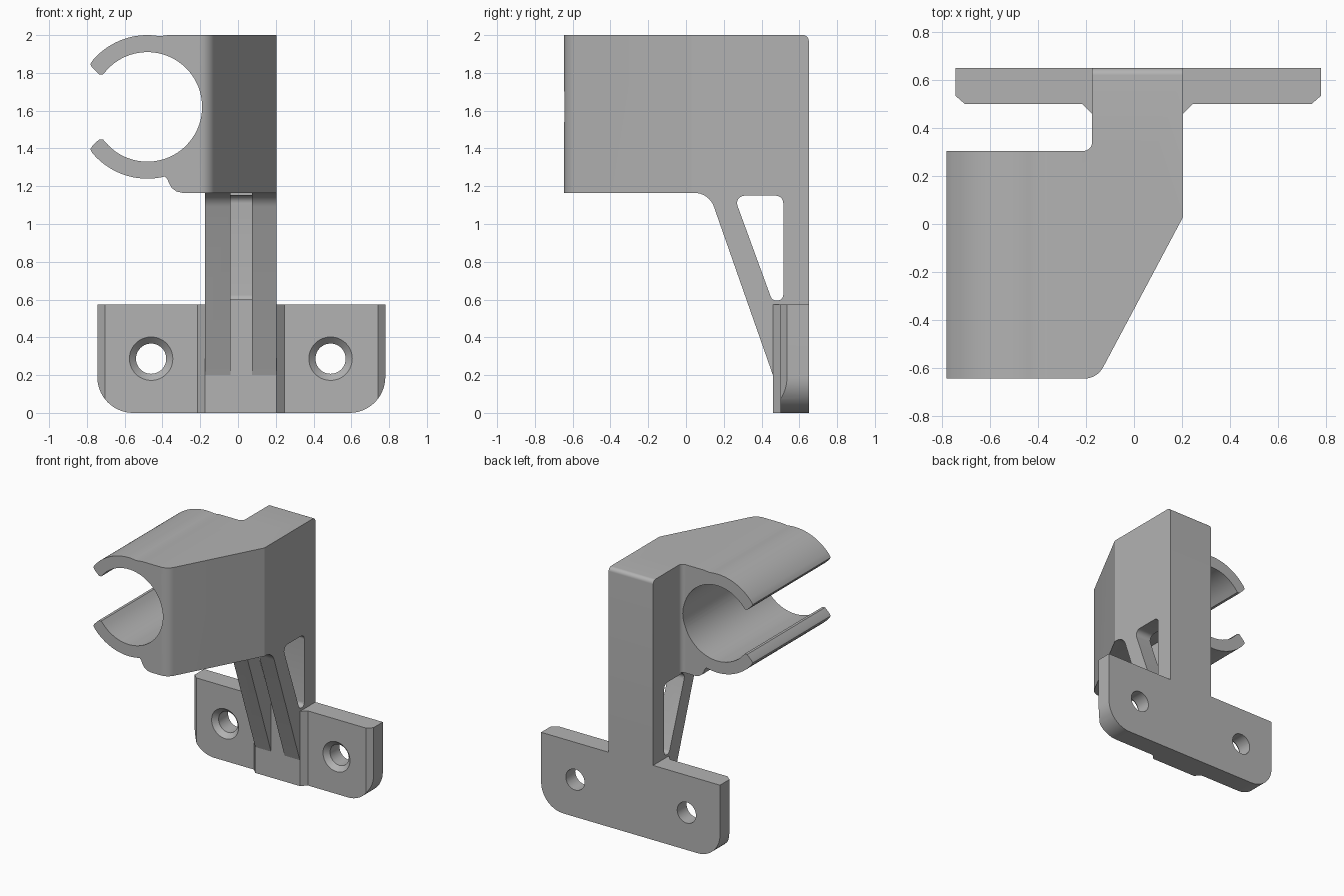
import bpy, bmesh, math
from mathutils import Vector, Matrix

if "Cube" in bpy.data.objects:
    bpy.data.objects.remove(bpy.data.objects["Cube"], do_unlink=True)

grey = bpy.data.materials.new("light grey plastic")
grey.use_nodes = True
grey.diffuse_color = (0.45, 0.45, 0.45, 1)
grey.node_tree.nodes["Principled BSDF"].inputs["Base Color"].default_value = (0.45, 0.45, 0.45, 1)


def rounded(corners, steps=8):
    """Outline whose corners (a, b, radius) are replaced by arcs."""
    out = []
    for i, c in enumerate(corners):
        p = Vector(c[:2])
        r = c[2] if len(c) > 2 else 0
        if not r:
            out.append(p)
            continue
        u = (Vector(corners[i - 1][:2]) - p).normalized()
        v = (Vector(corners[(i + 1) % len(corners)][:2]) - p).normalized()
        half = u.angle(v) / 2
        centre = p + (u + v).normalized() * (r / math.sin(half))
        start = p + u * (r / math.tan(half)) - centre
        end = p + v * (r / math.tan(half)) - centre
        sweep = start.angle_signed(end)
        for k in range(steps + 1):
            out.append(centre + Matrix.Rotation(-sweep * k / steps, 2) @ start)
    return out


def arc(cx, cz, r, a0, a1, n):
    angles = [math.radians(a0 + (a1 - a0) * k / n) for k in range(n + 1)]
    return [Vector((cx + r * math.cos(a), cz + r * math.sin(a))) for a in angles]


def finish(name, bm):
    bmesh.ops.recalc_face_normals(bm, faces=bm.faces)
    mesh = bpy.data.meshes.new(name)
    bm.to_mesh(mesh)
    bm.free()
    mesh.materials.append(grey)
    obj = bpy.data.objects.new(name, mesh)
    bpy.context.collection.objects.link(obj)
    return obj


def prism(name, outline, axis, lo, hi):
    """Extrude a 2D outline along the given axis."""
    place = {"x": lambda p, t: (t, p[0], p[1]),
             "y": lambda p, t: (p[0], t, p[1]),
             "z": lambda p, t: (p[0], p[1], t)}[axis]
    bm = bmesh.new()
    a = [bm.verts.new(place(p, lo)) for p in outline]
    b = [bm.verts.new(place(p, hi)) for p in outline]
    bm.faces.new(a)
    bm.faces.new(b[::-1])
    for i in range(len(a)):
        bm.faces.new((a[i - 1], a[i], b[i], b[i - 1]))
    return finish(name, bm)


def cone(name, x, z, r0, r1, y0, y1):
    bm = bmesh.new()
    turn = Matrix.Translation((x, (y0 + y1) / 2, z)) @ Matrix.Rotation(-math.pi / 2, 4, "X")
    bmesh.ops.create_cone(bm, cap_ends=True, segments=48, radius1=r0, radius2=r1,
                          depth=y1 - y0, matrix=turn)
    return finish(name, bm)


def combine(target, tool, operation):
    mod = target.modifiers.new(operation.lower(), "BOOLEAN")
    mod.operation, mod.solver, mod.object = operation, "EXACT", tool
    bpy.context.view_layer.objects.active = target
    bpy.ops.object.modifier_apply(modifier=mod.name)
    bpy.data.objects.remove(tool, do_unlink=True)


LEFT, RIGHT, UNDER = -0.175, 0.205, 1.165

# Column, arm and sloping strut from one side profile
bracket = prism("clip_bracket", rounded([
    (-0.7, UNDER), (0.122, UNDER, 0.11), (0.46, 0.2), (0.46, 0),
    (0.65, 0), (0.65, 2, 0.03), (-0.7, 2)]), "x", LEFT, RIGHT)

# Triangular window, and the slot that splits the strut into two ribs
window = prism("window_cutter", rounded([
    (0.253, 1.15, 0.04), (0.515, 1.15, 0.04),
    (0.515, 0.595, 0.03), (0.456, 0.595, 0.03)]), "x", -0.5, 0.5)
combine(bracket, window, "DIFFERENCE")
slot = prism("slot_cutter", [(-0.04, 0.1), (0.075, 0.1), (0.075, UNDER), (-0.04, UNDER)],
             "y", -0.3, 0.46)
combine(bracket, slot, "DIFFERENCE")

# Open tube clip blending into the arm
CX, CZ = -0.48, 1.62
lip = [(-0.715, 0.172), (-0.735, 0.172), (-0.772, 0.208), (-0.782, 0.225)]
clip_outline = (
    arc(CX, CZ, 0.29, 140, -140, 64)
    + [Vector((x, CZ - d)) for x, d in lip]
    + arc(CX, CZ, 0.38, -140, -76, 18)
    + [Vector(p) for p in ((-0.375, 1.24), (-0.365, 1.215), (-0.35, 1.19), (-0.325, 1.172),
                           (-0.295, UNDER), (0.1, UNDER), (0.1, 2), (-0.37, 2))]
    + arc(CX, CZ, 0.38, 80, 140, 18)
    + [Vector((x, CZ + d)) for x, d in reversed(lip)])
clip = prism("tube_clip", clip_outline, "y", -0.7, 0.34)
combine(bracket, clip, "UNION")

# Plan trim: slanted flank, rounded front corner, fillet behind the clip
plan = prism("plan_trim", rounded([
    (-0.9, -0.645), (-0.154, -0.645, 0.09), (0.305, 0.218), (0.305, 0.8),
    (-0.3, 0.8), (-0.3, 0.345), (LEFT, 0.345), (LEFT, 0.305, 0.035), (-0.9, 0.305)]),
    "z", -0.2, 2.2)
combine(bracket, plan, "INTERSECT")

# Mounting plate with rounded lower corners, chamfered ends and root gussets
plate = prism("mounting_plate", rounded([
    (-0.745, 0, 0.19), (0.78, 0, 0.19), (0.78, 0.575), (-0.745, 0.575)], 14), "y", 0.3, 0.65)
plate_plan = prism("plate_trim", [
    (-0.825, 0.8), (-0.825, 0.605), (-0.705, 0.5), (-0.215, 0.5), (LEFT, 0.46),
    (RIGHT, 0.46), (0.245, 0.5), (0.74, 0.5), (0.86, 0.605), (0.86, 0.8)], "z", -0.2, 0.8)
combine(plate, plate_plan, "INTERSECT")

# Countersunk screw holes
for x in (-0.46, 0.49):
    combine(plate, cone("hole_cutter", x, 0.287, 0.08, 0.08, 0.4, 0.8), "DIFFERENCE")
    combine(plate, cone("sink_cutter", x, 0.287, 0.125, 0.075, 0.49, 0.54), "DIFFERENCE")
combine(bracket, plate, "UNION")

bpy.ops.object.select_all(action="DESELECT")
bracket.select_set(True)
bpy.context.view_layer.objects.active = bracket
bpy.ops.object.shade_smooth_by_angle(angle=math.radians(25))
